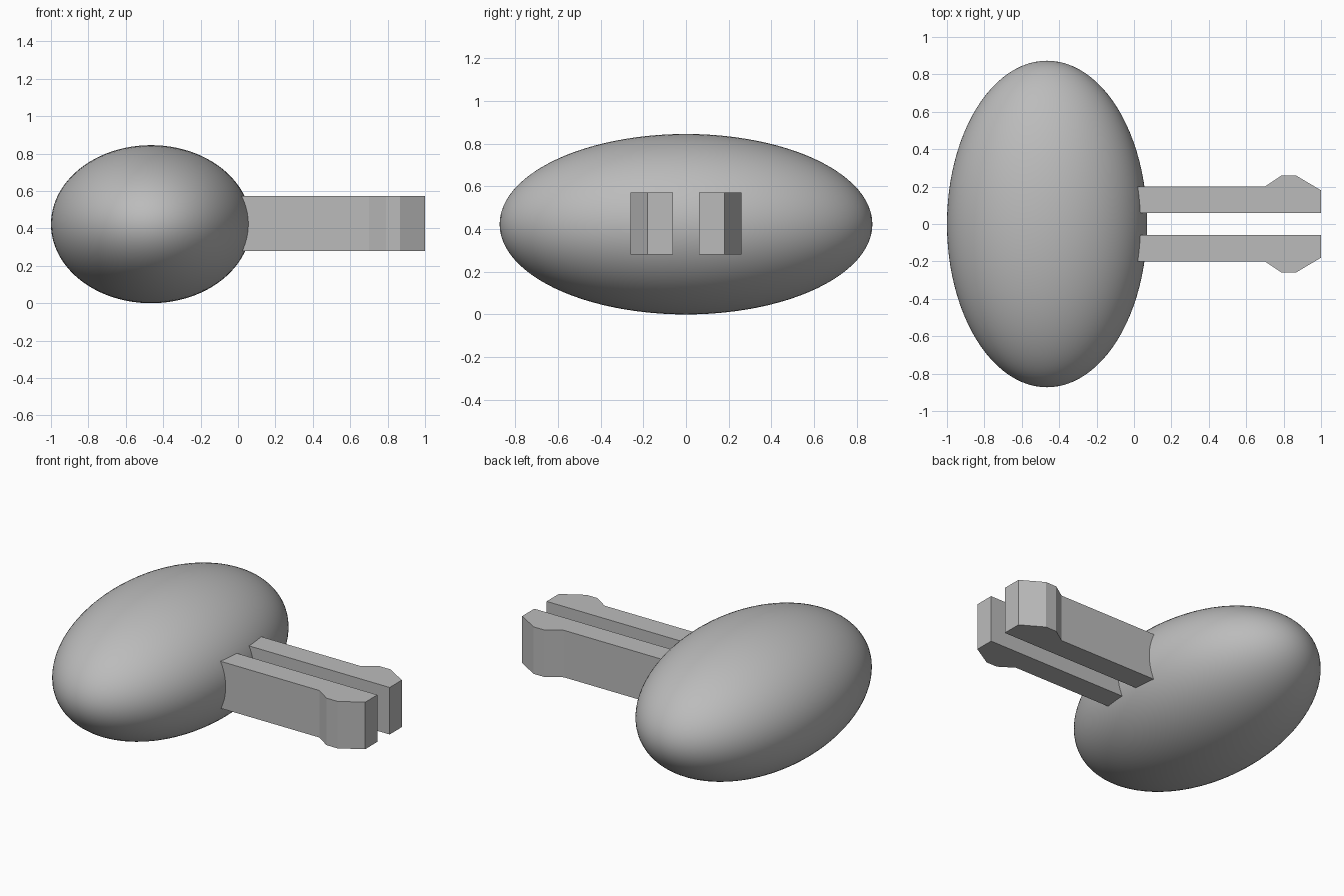
import bpy, bmesh, math

if "Cube" in bpy.data.objects:
    bpy.data.objects.remove(bpy.data.objects["Cube"], do_unlink=True)

grey = bpy.data.materials.new("plain grey")
grey.use_nodes = True
colour = (0.5, 0.5, 0.5, 1)
grey.diffuse_color = colour
grey.node_tree.nodes["Principled BSDF"].inputs["Base Color"].default_value = colour

# Smooth egg-shaped head, its poles along y
bpy.ops.mesh.primitive_uv_sphere_add(segments=96, ring_count=48, radius=1,
                                     rotation=(math.pi / 2, 0, 0))
head = bpy.context.object
head.name = "oval_head"
head.scale = (0.535, 0.4225, 0.873)
head.location = (-0.465, 0, 0.4225)
bpy.ops.object.transform_apply(location=True, rotation=True, scale=True)
bpy.ops.object.shade_smooth()
head.data.materials.append(grey)

# Half of the clip, outlined in plan and rooted inside the head
PROFILE = [(-0.1, 0.06), (1.0, 0.06), (1.0, 0.18), (0.865, 0.26),
           (0.79, 0.26), (0.70, 0.20), (-0.1, 0.20)]
BOTTOM, TOP = 0.28, 0.572


def prong(name, side):
    bm = bmesh.new()
    base = bm.faces.new([bm.verts.new((x, side * y, BOTTOM)) for x, y in PROFILE])
    walls = bmesh.ops.extrude_face_region(bm, geom=[base])["geom"]
    bmesh.ops.translate(bm, vec=(0, 0, TOP - BOTTOM),
                        verts=[v for v in walls if isinstance(v, bmesh.types.BMVert)])
    bmesh.ops.recalc_face_normals(bm, faces=bm.faces)
    mesh = bpy.data.meshes.new(name)
    bm.to_mesh(mesh)
    bm.free()
    mesh.materials.append(grey)
    bpy.context.collection.objects.link(bpy.data.objects.new(name, mesh))


for name, side in (("back_prong", 1), ("front_prong", -1)):
    prong(name, side)
